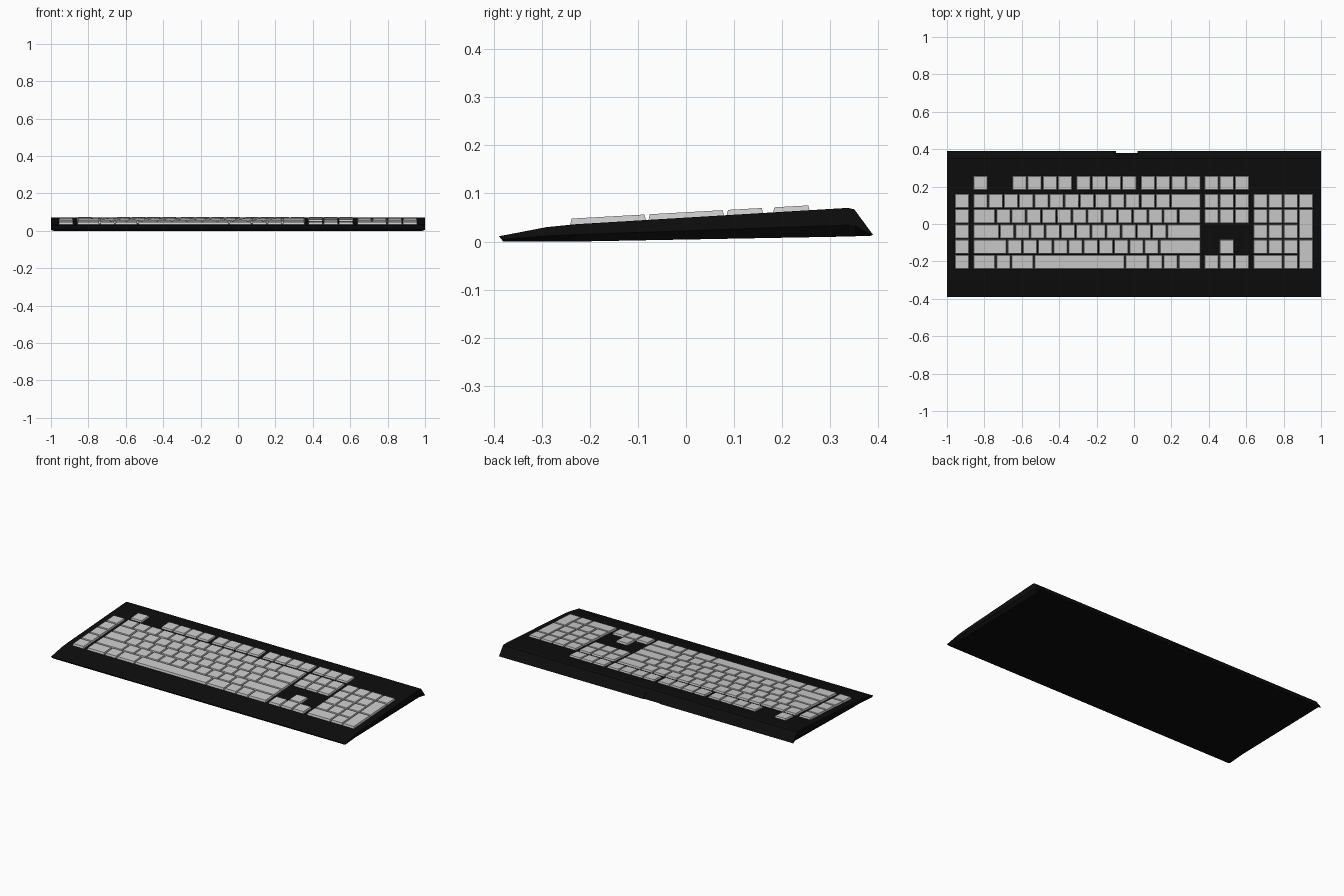
import bpy, bmesh

if "Cube" in bpy.data.objects:
    bpy.data.objects.remove(bpy.data.objects["Cube"])

U = 0.0813                                           # width of one key unit
ROWS = [0.219, 0.1225, 0.0412, -0.0401, -0.1214, -0.2027]  # row centres, back to front


def finish(bm, name, mat=None):
    bmesh.ops.recalc_face_normals(bm, faces=bm.faces)
    mesh = bpy.data.meshes.new(name)
    bm.to_mesh(mesh)
    bm.free()
    obj = bpy.data.objects.new(name, mesh)
    bpy.context.collection.objects.link(obj)
    if mat:
        mesh.materials.append(mat)
    return obj


def loft(loops):
    bm = bmesh.new()
    rings = [[bm.verts.new(p) for p in loop] for loop in loops]
    n = len(rings[0])
    for a, b in zip(rings, rings[1:]):
        for i in range(n):
            j = (i + 1) % n
            bm.faces.new((a[i], a[j], b[j], b[i]))
    bm.faces.new(rings[0])
    bm.faces.new(rings[-1])
    return bm


black = bpy.data.materials.new("black_plastic")
black.diffuse_color = (0.004, 0.004, 0.004, 1)
black.use_nodes = True
black.node_tree.nodes["Principled BSDF"].inputs["Base Color"].default_value = black.diffuse_color

# Case: stations from front to back (top y, top z, bottom y, bottom z)
stations = [(-0.389, 0.011, -0.380, 0.0), (-0.29, 0.030, -0.285, 0.0),
            (-0.23, 0.036, -0.23, 0.0), (0.337, 0.070, 0.340, 0.0105),
            (0.350, 0.067, 0.352, 0.011), (0.389, 0.014, 0.384, 0.012)]
loops = []
for yt, zt, yb, zb in stations:
    ym, zm = yb + 0.4 * (yt - yb), zb + 0.4 * (zt - zb)
    half = [(0.985, yb, zb), (1, ym, zm), (1, yt, zt)]
    loops.append(half + [(-x, y, z) for x, y, z in reversed(half)])
case = finish(loft(loops), "case", black)

# Cable notch in the sloped back
profile = [(0.380, -0.02), (0.380, 0.013), (0.358, 0.046), (0.43, 0.046), (0.43, -0.02)]
cutter = finish(loft([[(x, y, z) for y, z in profile] for x in (-0.095, 0.018)]), "cable_notch_cutter")
cutter.hide_render = True
mod = case.modifiers.new("cable_notch", 'BOOLEAN')
mod.operation = 'DIFFERENCE'
mod.solver = 'EXACT'
mod.object = cutter
bpy.context.view_layer.objects.active = case
bpy.ops.object.modifier_apply(modifier=mod.name)
bpy.data.objects.remove(cutter)


# Keycaps: tapered blocks following the slope of the deck
def add_key(bm, x0, row, width=1, tall=1):
    x1 = x0 + width * U
    y1 = ROWS[row] + U / 2
    y0 = y1 - tall * U
    rings = []
    for inset, base, slope in ((0.0015, 0.030, 0.060), (0.0055, 0.0475, 0.0555)):
        rings.append([bm.verts.new((x, y, base + slope * (y + 0.243)))
                      for x, y in ((x0 + inset, y0 + inset), (x1 - inset, y0 + inset),
                                   (x1 - inset, y1 - inset), (x0 + inset, y1 - inset))])
    a, b = rings
    for i in range(4):
        j = (i + 1) % 4
        bm.faces.new((a[i], a[j], b[j], b[i]))
    bm.faces.new(a)
    bm.faces.new(b)


def key_row(bm, x, row, widths):
    for w in widths:
        add_key(bm, x, row, w)
        x += w * U


# Main typing block
bm = bmesh.new()
main = [[1] * 13 + [2], [1.5] + [1] * 12 + [1.5], [1.75] + [1] * 11 + [2.25],
        [2.25] + [1] * 10 + [2.75], [1.5, 1, 1.5, 6, 1.5, 1, 1, 1.5]]
for r, widths in enumerate(main, 1):
    key_row(bm, -0.861, r, widths)
finish(bm, "typing_keys")

# Function row
bm = bmesh.new()
add_key(bm, -0.861, 0)
for x in (-0.653, -0.310, 0.034):
    key_row(bm, x, 0, [1] * 4)
finish(bm, "function_keys")

# Left side column
bm = bmesh.new()
for r in range(1, 6):
    add_key(bm, -0.960, r)
finish(bm, "side_keys")

# Navigation and arrow keys
bm = bmesh.new()
for r in (0, 1, 2, 5):
    key_row(bm, 0.374, r, [1] * 3)
add_key(bm, 0.374 + U, 4)
finish(bm, "navigation_keys")

# Number pad with two double-height keys
bm = bmesh.new()
for r, widths in enumerate([[1] * 4, [1] * 3, [1] * 3, [1] * 3, [2, 1]], 1):
    key_row(bm, 0.635, r, widths)
for r in (2, 4):
    add_key(bm, 0.635 + 3 * U, r, 1, 2)
finish(bm, "number_keys")
